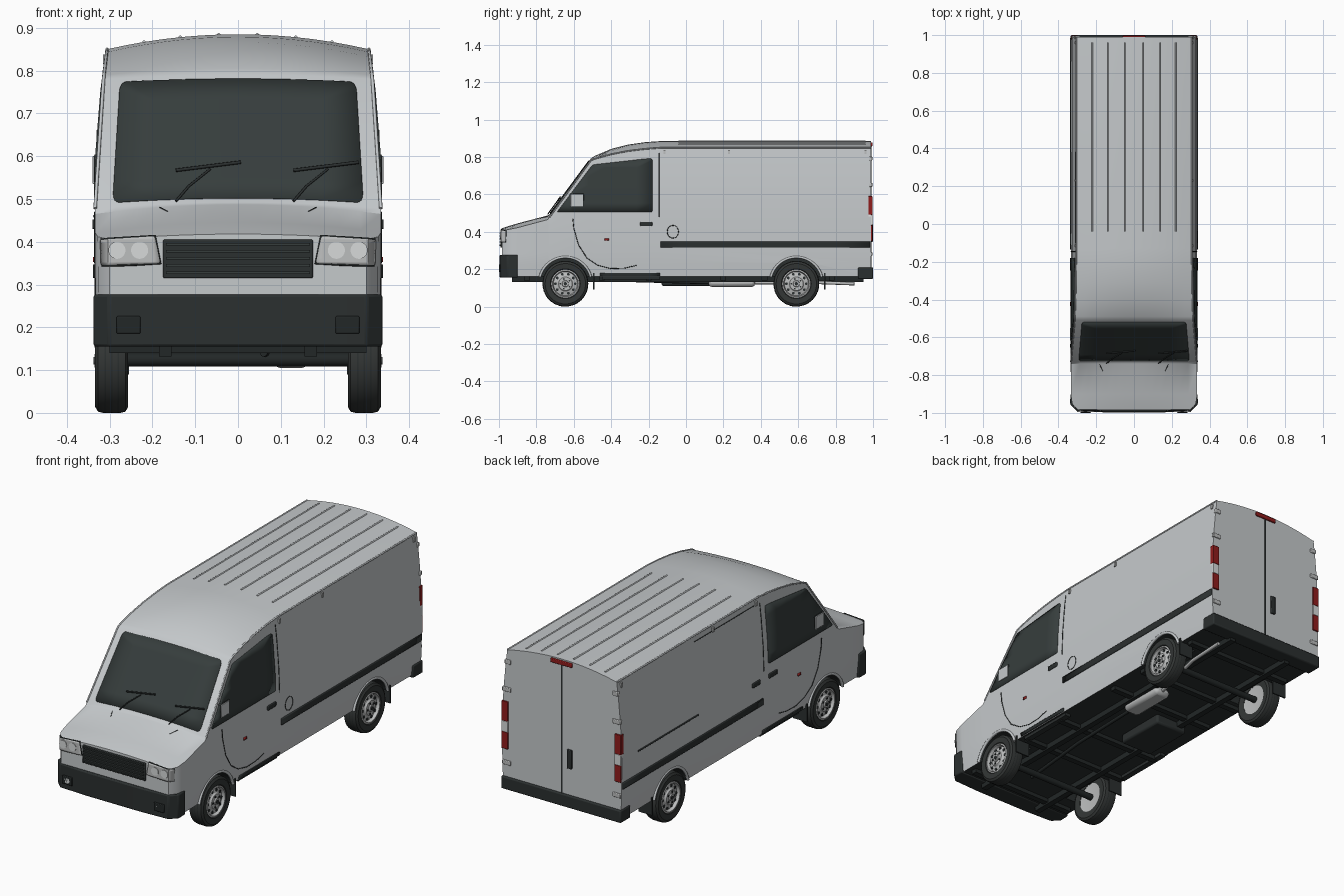
import bpy, bmesh, math
from mathutils import Vector, Matrix

if "Cube" in bpy.data.objects:
    bpy.data.objects.remove(bpy.data.objects["Cube"])

def material(name, r, g, b):
    m = bpy.data.materials.new(name)
    m.diffuse_color = (r, g, b, 1)
    m.use_nodes = True
    m.node_tree.nodes["Principled BSDF"].inputs["Base Color"].default_value = m.diffuse_color
    return m

PAINT = material("silver_paint", .56, .585, .60)
GLASS = material("dark_glass", .037, .047, .046)
BLACK = material("black_plastic", .024, .029, .029)
RUBBER = material("tyre_rubber", .033, .037, .036)
METAL = material("light_metal", .50, .51, .51)
LAMP = material("clear_lamp", .68, .70, .70)
RED = material("red_lamp", .28, .012, .012)
CHASSIS = material("chassis_grey", .016, .020, .020)

# ---- body surface functions: y, centre height, edge height, width factor
ST = [(-.985, .418, .405, .90), (-.95, .43, .412, .98), (-.90, .445, .422, 1), (-.74, .487, .465, 1),
      (-.73, .492, .478, 1), (-.51, .79, .78, 1), (-.49, .805, .79, 1), (-.40, .843, .815, 1),
      (-.31, .866, .832, 1), (-.22, .879, .843, 1), (-.13, .885, .85, 1), (.99, .885, .85, 1)]
WIDTH = [(.16, .325), (.25, .333), (.45, .335), (.6, .330), (.75, .318), (.85, .306)]

def lerp(tab, t, k=1):
    if t <= tab[0][0]:
        return tab[0][k]
    for a, b in zip(tab, tab[1:]):
        if t <= b[0]:
            return a[k] + (b[k] - a[k]) * (t - a[0]) / (b[0] - a[0])
    return tab[-1][k]

def side(y, z):
    return lerp(WIDTH, z) * lerp(ST, y, 3)

def top(x, y):
    t, e = lerp(ST, y, 1), lerp(ST, y, 2)
    return t - (t - e) * (x / side(y, e)) ** 2

def on_top(x, y):
    return (x, y, top(x, y))

def on_side(s):
    return lambda y, z: (s * side(y, z), y, z)

def on_front(x, z):
    return (x, -.985 + max(0, abs(x) - .30) * 1.3, z)

# ---- mesh helpers
def finish(name, bm, mat, bevel=0):
    bmesh.ops.recalc_face_normals(bm, faces=bm.faces[:])
    me = bpy.data.meshes.new(name)
    bm.to_mesh(me)
    bm.free()
    ob = bpy.data.objects.new(name, me)
    bpy.context.collection.objects.link(ob)
    me.materials.append(mat)
    if bevel:
        m = ob.modifiers.new("bevel", 'BEVEL')
        m.width, m.segments = bevel, 2
    return ob

def box(name, x, y, z, mat, bevel=0):
    bm = bmesh.new()
    bmesh.ops.create_cube(bm, size=1)
    for v in bm.verts:
        v.co = [(r[0] + r[1]) / 2 + c * (r[1] - r[0]) for c, r in zip(v.co, (x, y, z))]
    return finish(name, bm, mat, bevel)

def cyl(name, loc, r, depth, axis, mat, n=24):
    bm = bmesh.new()
    rot = {'x': Matrix.Rotation(math.pi / 2, 4, 'Y'), 'y': Matrix.Rotation(math.pi / 2, 4, 'X'), 'z': Matrix()}[axis]
    bmesh.ops.create_cone(bm, cap_ends=True, segments=n, radius1=r, radius2=r, depth=depth,
                          matrix=Matrix.Translation(loc) @ rot)
    return finish(name, bm, mat)

def plate(name, pts, fn, mat, r=0, t=.008, cuts=6):
    # flat outline, sliced and wrapped onto a body surface
    bm = bmesh.new()
    bm.faces.new([bm.verts.new((u, v, 0)) for u, v in pts])
    if r:
        bmesh.ops.bevel(bm, geom=bm.verts[:], offset=r, segments=4, profile=.5, affect='VERTICES')
    for k in (0, 1):
        lo, hi = min(p[k] for p in pts), max(p[k] for p in pts)
        for i in range(1, cuts):
            co, no = [0, 0, 0], [0, 0, 0]
            co[k], no[k] = lo + (hi - lo) * i / cuts, 1
            bmesh.ops.bisect_plane(bm, geom=bm.verts[:] + bm.edges[:] + bm.faces[:], plane_co=co, plane_no=no)
    for v in bm.verts:
        v.co = fn(v.co.x, v.co.y)
    ob = finish(name, bm, mat)
    m = ob.modifiers.new("thickness", 'SOLIDIFY')
    m.thickness, m.offset = t, 0
    return ob

def line(name, pts, mat, r=.002, cyclic=False):
    cu = bpy.data.curves.new(name, 'CURVE')
    cu.dimensions, cu.bevel_depth, cu.bevel_resolution, cu.use_fill_caps = '3D', r, 2, True
    sp = cu.splines.new('POLY')
    sp.points.add(len(pts) - 1)
    for p, c in zip(sp.points, pts):
        p.co = (*c, 1)
    sp.use_cyclic_u = cyclic
    cu.materials.append(mat)
    ob = bpy.data.objects.new(name, cu)
    bpy.context.collection.objects.link(ob)

def lathe(name, prof, y, z, s, mat, n=40):
    # profile of (radius, x) turned round the axle
    bm = bmesh.new()
    rings = [[bm.verts.new((s * x, y + r * math.cos(a), z + r * math.sin(a)))
              for a in (2 * math.pi * i / n for i in range(n))] for r, x in prof]
    for a, b in zip(rings, rings[1:]):
        for i in range(n):
            bm.faces.new((a[i], a[i - 1], b[i - 1], b[i]))
    bmesh.ops.remove_doubles(bm, verts=bm.verts[:], dist=1e-5)
    return finish(name, bm, mat)

# ---- body shell, lofted through the stations
bm = bmesh.new()
rings = []
for y, t, e, w in ST:
    half = [(side(y, z), z) for z in (.16 + (e - .16) * i / 9 for i in range(10))]
    roof = [(half[-1][0] * c / 7, top(half[-1][0] * c / 7, y)) for c in range(6, -7, -1)]
    sec = half + roof + [(-x, z) for x, z in reversed(half)]
    rings.append([bm.verts.new((x, y, z)) for x, z in sec])
n = len(rings[0])
for a, b in zip(rings, rings[1:]):
    for i in range(n):
        bm.faces.new((a[i], a[i - 1], b[i - 1], b[i]))
bm.faces.new(rings[0])
bm.faces.new(rings[-1])
body = finish("van_body", bm, PAINT)
body.data.materials.append(BLACK)
for p in body.data.polygons:
    p.material_index = 1 if p.normal.z < -.9 else 0

# wheel arches cut from the body
WHEELS = (-.645, .59)
for y in WHEELS:
    for s in (-1, 1):
        c = cyl("arch_cutter", (s * .32, y, .125), .136, .2, 'x', BLACK, 48)
        c.hide_render = True
        m = body.modifiers.new("arch", 'BOOLEAN')
        m.operation, m.object, m.solver, m.material_mode = 'DIFFERENCE', c, 'EXACT', 'TRANSFER'
        bpy.context.view_layer.objects.active = body
        bpy.ops.object.modifier_apply(modifier=m.name)
        bpy.data.objects.remove(c)

# ---- glass and wipers
plate("windscreen", [(-.293, -.723), (.293, -.723), (.276, -.518), (-.276, -.518)], on_top, GLASS, .015)
for x in (-.145, .13):
    def glass(px, pz):
        return (px, -.742 + (pz - .49) * .733, pz)
    line("wiper_arm", [glass(x, .495), glass(x + .03, .53), glass(x + .08, .57)], BLACK, .003)
    line("wiper_blade", [glass(x, .567), glass(x + .152, .586)], BLACK, .004)

# ---- parts on both sides
for s in (-1, 1):
    S = on_side(s)
    xs = lambda a, b: tuple(sorted((s * a, s * b)))
    plate("side_window", [(-.69, .505), (-.18, .505), (-.18, .79), (-.215, .79), (-.50, .758)], S, GLASS, .008)
    plate("side_stripe", [(-.135, .315), (.985, .315), (.985, .347), (-.135, .347)], S, BLACK, t=.01)
    plate("door_sill", [(-.46, .163), (-.14, .163), (-.14, .18), (-.46, .18)], S, BLACK, t=.01)
    line("door_seam", [S(-.145, .48), S(-.145, .6), S(-.145, .75), S(-.145, .82)], BLACK)
    line("door_lower_seam", [S(y, z) for y, z in ((-.605, .47), (-.60, .42), (-.575, .33), (-.53, .26),
                             (-.47, .22), (-.40, .203), (-.33, .205), (-.265, .22))], BLACK)
    line("roof_gutter", [S(y, lerp(ST, y, 2)) for y in (-.73, -.51, -.49, -.4, -.31, -.22, -.13, .3, .988)], PAINT, .004)
    plate("door_handle", [(-.245, .43), (-.18, .43), (-.18, .452), (-.245, .452)], S, BLACK, .004, .01)
    plate("side_repeater", [(-.435, .353), (-.412, .353), (-.412, .364), (-.435, .364)], S, RED, t=.01, cuts=2)
    box("mirror_shell", xs(.316, .337), (-.622, -.545), (.53, .605), BLACK, .006)
    box("mirror_cover", xs(.335, .340), (-.617, -.55), (.535, .60), PAINT, .002)
    for y in (-.115, .23, .96):
        box("roof_bracket", xs(.306, .316), (y - .006, y + .006), (.815, .838), METAL)
    # headlamps and fog lamps
    plate("headlamp", [(s * .182, .35), (s * .316, .345), (s * .318, .405), (s * .195, .413)], on_front, METAL, .004, .012, 8)
    line("headlamp_rim", [on_front(s * a, b) for a, b in ((.182, .35), (.25, .347), (.30, .346), (.316, .345),
                          (.318, .405), (.30, .406), (.195, .413))], BLACK, .004, True)
    for x in (.23, .283):
        cyl("headlamp_lens", (s * x, -.986, .38), .02, .016, 'y', LAMP)
    box("fog_lamp_bezel", xs(.228, .284), (-1, -.975), (.185, .226), CHASSIS, .003)
    cyl("fog_lamp", (s * .256, -.995, .206), .014, .01, 'y', LAMP)
    line("bonnet_seam", [on_top(s * .165, -.78), on_top(s * .182, -.742)], BLACK, .0015)
    # rear lamps and hinges
    for z0, z1, m in ((.35, .435, RED), (.435, .49, LAMP), (.49, .59, RED)):
        box("tail_lamp", xs(.298, .334), (.975, .997), (z0, z1), m, .002)
    for z in (.27, .64, .78):
        box("rear_hinge", xs(.285, .317 if z > .7 else .331), (.98, .996), (z, z + .022), METAL, .003)
    # wheels
    for y in WHEELS:
        lathe("tyre", [(.074, .262), (.108, .257), (.119, .263), (.122, .275), (.122, .316), (.119, .327),
                       (.108, .334), (.08, .332), (.074, .326)], y, .122, s, RUBBER)
        for x in (.28, .295, .31):
            lathe("tyre_groove", [(.1222, x - .002), (.1226, x), (.1222, x + .002)], y, .122, s, BLACK)
        lathe("rim", [(0, .275), (.076, .265), (.076, .329), (.069, .331), (.064, .316), (.042, .322),
                      (.036, .329), (.018, .329), (.016, .335), (0, .335)], y, .122, s, METAL)
        for i in range(10):
            a = i * math.pi / 5
            cyl("rim_hole", (s * .318, y + .053 * math.cos(a), .122 + .053 * math.sin(a)), .0075, .008, 'x', BLACK, 10)
            if i % 2:
                cyl("wheel_nut", (s * .33, y + .027 * math.cos(a), .122 + .027 * math.sin(a)), .005, .006, 'x', BLACK, 6)
        cyl("hub_cap", (s * .335, y, .122), .009, .006, 'x', BLACK, 16)
        arc = [math.radians(14 + 152 * i / 20) for i in range(21)]
        line("arch_lip", [(s * .329, y + .14 * math.cos(a), .125 + .14 * math.sin(a)) for a in arc], PAINT, .007)
        box("mud_flap", xs(.255, .333), (y + .148, y + .155), (.09, .18), BLACK)
    box("chassis_rail", xs(.155, .185), (-.93, .95), (.132, .165), CHASSIS)
    box("sill_bracket", xs(.285, .315), (-.45, -.14), (.145, .165), BLACK)

# right side fuel flap; left side sliding door fittings
R, L = on_side(1), on_side(-1)
line("fuel_flap_seam", [R(-.07 + .03 * math.cos(a), .40 + .034 * math.sin(a))
                        for a in (i * math.pi / 10 for i in range(20))], BLACK, .0018, True)
plate("sliding_door_handle", [(-.11, .43), (-.05, .43), (-.05, .452), (-.11, .452)], L, BLACK, .004, .01)
line("sliding_door_rail", [L(.38, .46), L(.86, .46)], BLACK, .004)
line("sliding_door_top_seam", [L(-.1, .82), L(.38, .82)], BLACK, .002)

# ---- roof ribs
for x in (-.22, -.135, -.045, .045, .135, .22):
    line("roof_rib", [on_top(x, -.04), on_top(x, .96)], PAINT, .004)

# ---- grille and front bumper
box("grille", (-.175, .175), (-.992, -.97), (.315, .405), BLACK, .003)
for i in range(5):
    box("grille_slat", (-.168, .168), (-.998, -.985), (.325 + i * .0165, .331 + i * .0165), GLASS)
bm = bmesh.new()
half = [(.337, -.90), (.338, -.955), (.302, -.99), (.15, -.997)]
f = bm.faces.new([bm.verts.new((x, y, .155)) for x, y in half + [(-x, y) for x, y in reversed(half)]])
ex = bmesh.ops.extrude_face_region(bm, geom=[f])
for v in ex["geom"]:
    if isinstance(v, bmesh.types.BMVert):
        v.co.z = .277
finish("front_bumper", bm, BLACK, .006)

# ---- rear doors and bumper
box("rear_bumper", (-.335, .335), (.92, 1), (.147, .21), BLACK, .006)
box("rear_door_gap", (-.004, .004), (.98, .993), (.21, .865), BLACK)
box("rear_door_handle", (-.058, -.032), (.98, .999), (.345, .44), BLACK, .003)
box("high_brake_lamp", (-.06, .06), (.975, .998), (.857, .878), RED, .003)

# ---- underside
for y in (-.85, -.45, -.2, .2, .42, .78):
    box("cross_member", (-.30, .30), (y - .015, y + .015), (.14, .165), CHASSIS)
for y in WHEELS:
    cyl("axle", (0, y, .125), .016, .54, 'x', CHASSIS, 16)
box("fuel_tank", (-.21, -.03), (-.13, .14), (.11, .16), BLACK, .01)
box("silencer", (.08, .168), (.12, .37), (.105, .148), METAL, .018)
line("tail_pipe", [(.125, .36, .128), (.16, .5, .128), (.2, .68, .13), (.22, .9, .122)], METAL, .009)
line("front_pipe", [(.125, .13, .128), (.1, -.3, .14), (.06, -.7, .14)], CHASSIS, .009)

# ---- smooth shading with sharp edges kept
bpy.ops.object.select_all(action='DESELECT')
for ob in bpy.data.objects:
    if ob.type == 'MESH':
        ob.select_set(True)
bpy.context.view_layer.objects.active = body
bpy.ops.object.shade_smooth_by_angle(angle=math.radians(30))
